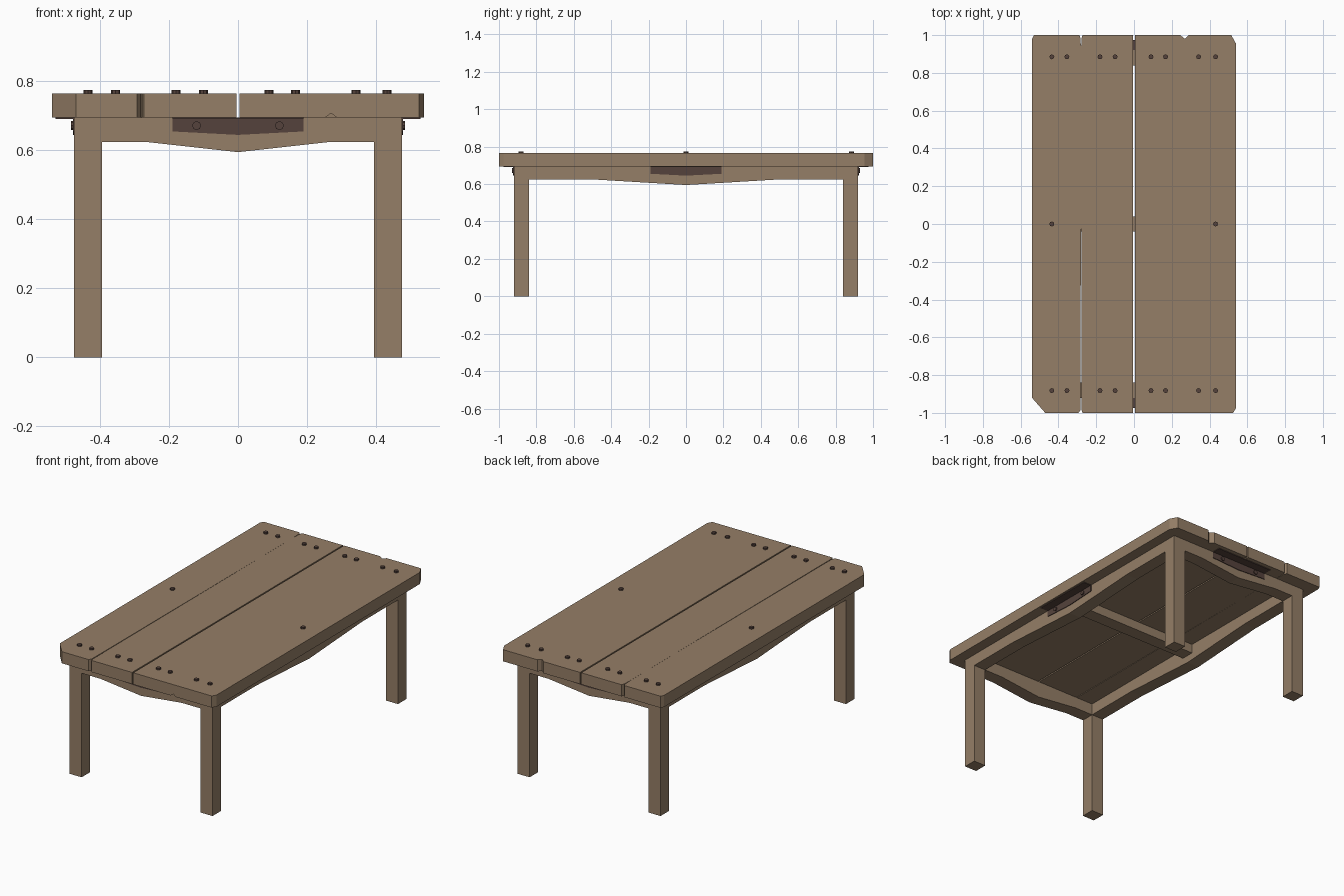
import bpy, bmesh
from math import pi
from mathutils import Matrix, Vector

if "Cube" in bpy.data.objects:
    bpy.data.objects.remove(bpy.data.objects["Cube"])


def material(name, rgb):
    m = bpy.data.materials.new(name)
    m.diffuse_color = (*rgb, 1)
    m.use_nodes = True
    m.node_tree.nodes["Principled BSDF"].inputs["Base Color"].default_value = m.diffuse_color
    return m


WOOD = material("wood", (0.30, 0.21, 0.135))
METAL = material("dark_metal", (0.09, 0.055, 0.045))


def prism(name, pts, depth, mat, matrix=Matrix()):
    """Extrude a 2D outline along local z, then place it with a matrix."""
    bm = bmesh.new()
    face = bm.faces.new([bm.verts.new((x, y, 0)) for x, y in pts])
    ext = bmesh.ops.extrude_face_region(bm, geom=[face])
    new = [v for v in ext["geom"] if isinstance(v, bmesh.types.BMVert)]
    bmesh.ops.translate(bm, verts=new, vec=(0, 0, depth))
    bm.transform(matrix)
    bmesh.ops.recalc_face_normals(bm, faces=bm.faces)
    me = bpy.data.meshes.new(name)
    bm.to_mesh(me)
    bm.free()
    me.materials.append(mat)
    ob = bpy.data.objects.new(name, me)
    bpy.context.collection.objects.link(ob)
    return ob


def box(name, x0, x1, y0, y1, z0, z1, mat, matrix=Matrix()):
    return prism(name, [(x0, y0), (x1, y0), (x1, y1), (x0, y1)], z1 - z0, mat,
                 matrix @ Matrix.Translation((0, 0, z0)))


def bolt(name, matrix):
    bm = bmesh.new()
    bmesh.ops.create_cone(bm, cap_ends=True, segments=8, radius1=0.013, radius2=0.013, depth=0.02)
    bm.transform(matrix)
    me = bpy.data.meshes.new(name)
    bm.to_mesh(me)
    bm.free()
    me.materials.append(METAL)
    bpy.context.collection.objects.link(bpy.data.objects.new(name, me))


TOP, UNDER = 0.765, 0.695

# Tabletop planks with chipped corners and a tapering crack
planks = {
    "left_plank": [(-0.47, -1), (-0.293, -1), (-0.283, -0.985), (-0.2805, 0.53), (-0.2805, 0.92),
                   (-0.283, 0.985), (-0.29, 1), (-0.53, 1), (-0.54, 0.98), (-0.54, -0.92)],
    "centre_left_plank": [(-0.272, -1), (-0.004, -1), (-0.004, 1), (-0.272, 1), (-0.278, 0.985),
                          (-0.28, 0.92), (-0.28, 0.53), (-0.278, -0.985)],
    "centre_right_plank": [(0.004, -1), (0.27, -1), (0.27, 0.98), (0.245, 1), (0.004, 1)],
    "right_plank": [(0.27, -1), (0.525, -1), (0.54, -0.975), (0.54, 0.955), (0.515, 1),
                    (0.288, 1), (0.27, 0.98)],
}
lift = Matrix.Translation((0, 0, UNDER))
tops = {n: prism(n, p, TOP - UNDER, WOOD, lift) for n, p in planks.items()}

# Local XY outline -> front-facing XZ, extruded toward +y from y = -r
def front(r):
    return Matrix.Translation((0, -r, 0)) @ Matrix(((1, 0, 0, 0), (0, 0, 1, 0), (0, 1, 0, 0), (0, 0, 0, 1)))

# Small chip under the front edge
chip = prism("chip_cutter", [(0.24, 0.685), (0.30, 0.685), (0.27, 0.708)], 0.06, WOOD, front(1.03))
chip.hide_render = True
chip.hide_set(True)
for n in ("centre_right_plank", "right_plank"):
    mod = tops[n].modifiers.new("chip", "BOOLEAN")
    mod.operation = "DIFFERENCE"
    mod.object = chip
    mod.solver = "EXACT"

# Legs
for sx, side in ((-1, "left"), (1, "right")):
    for sy, end in ((-1, "front"), (1, "back")):
        x, y = sx * 0.435, sy * 0.88
        box(f"{end}_{side}_leg", x - 0.04, x + 0.04, y - 0.04, y + 0.04, 0, UNDER, WOOD)

# Aprons with angle brackets on all four sides
sides = [("front", 0.92, 0.395, 0.27), ("right", 0.475, 0.84, 0.5),
         ("back", 0.92, 0.395, 0.27), ("left", 0.475, 0.84, 0.5)]
for k, (name, r, half, bend) in enumerate(sides):
    turn = Matrix.Rotation(k * pi / 2, 4, "Z")
    prism(f"{name}_apron", [(-half, UNDER), (-half, 0.625), (-bend, 0.625), (0, 0.595),
                            (bend, 0.625), (half, 0.625), (half, UNDER)],
          0.08, WOOD, turn @ front(r))
    prism(f"{name}_bracket_plate", [(-0.19, UNDER), (-0.19, 0.655), (0, 0.645), (0.19, 0.655), (0.19, UNDER)],
          0.004, METAL, turn @ front(r + 0.004))
    box(f"{name}_bracket_flange", -0.19, 0.19, -r - 0.055, -r, UNDER - 0.004, UNDER, METAL, turn)
    for s in (-0.12, 0.12):
        bolt(f"{name}_bracket_bolt", turn @ Matrix.Translation((s, -r, 0.672)) @ Matrix.Rotation(pi / 2, 4, "X"))

# Cross beam under the middle
box("cross_beam", -0.395, 0.395, -0.04, 0.04, 0.64, UNDER, WOOD)

# Tabletop bolts
spots = [(x, y) for y in (-0.882, 0.885) for x in (-0.435, -0.355, -0.18, -0.1, 0.09, 0.167, 0.342, 0.432)]
for x, y in spots + [(-0.435, 0), (0.432, 0)]:
    bolt("tabletop_bolt", Matrix.Translation((x, y, TOP)))
